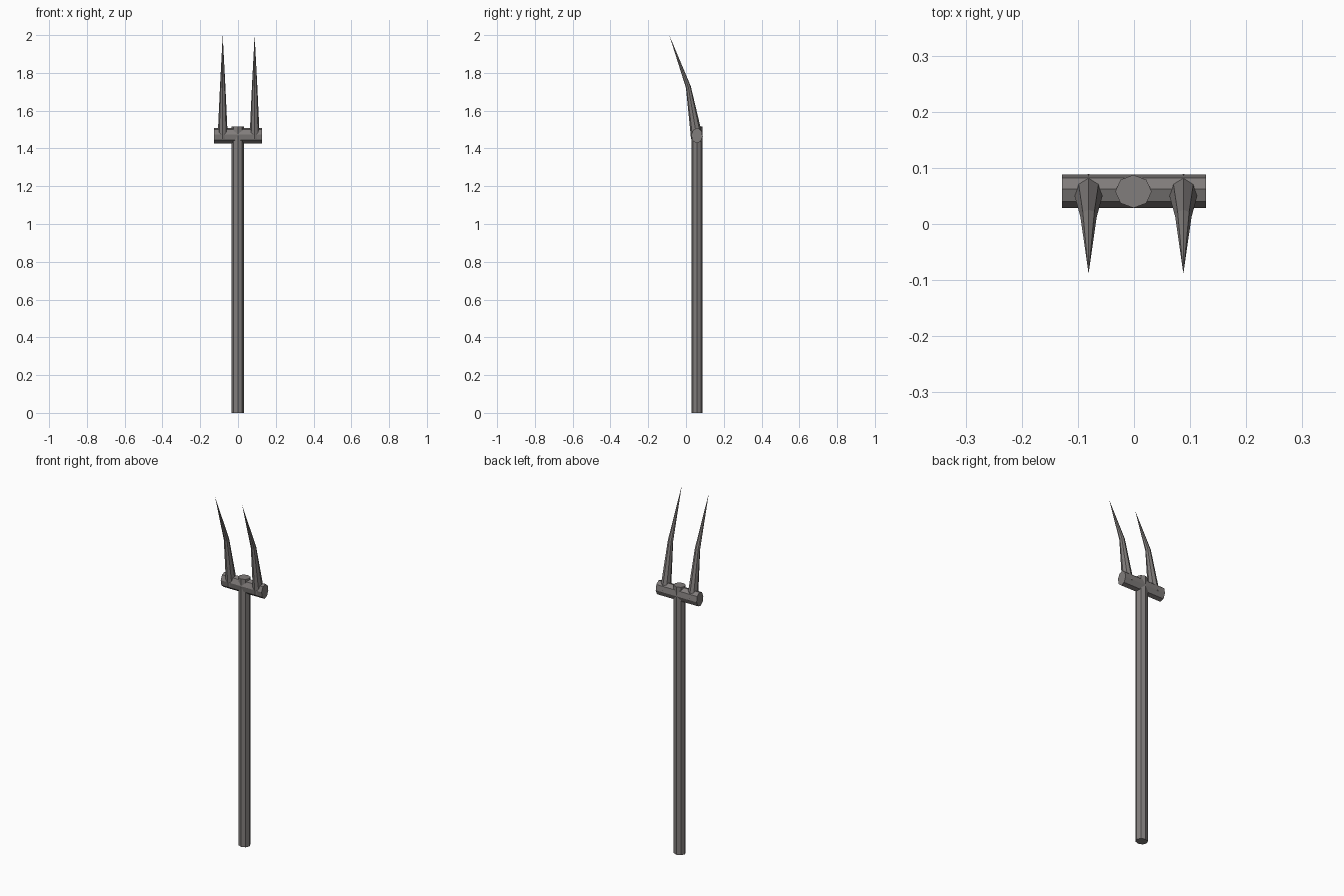
import bpy, bmesh, math
from mathutils import Vector, Matrix

if "Cube" in bpy.data.objects:
    bpy.data.objects.remove(bpy.data.objects["Cube"])

metal = bpy.data.materials.new("dark warm grey")
metal.diffuse_color = (0.22, 0.205, 0.20, 1)
metal.use_nodes = True
metal.node_tree.nodes["Principled BSDF"].inputs["Base Color"].default_value = metal.diffuse_color
TILT = math.radians(8.6)


def ring(center, rx, ry, rot, sides=8):
    """Elliptic ring of points in a rotated plane."""
    return [Vector(center) + rot @ Vector((rx * math.cos(2 * math.pi * i / sides),
                                           ry * math.sin(2 * math.pi * i / sides), 0))
            for i in range(sides)]


def loft(name, rings, tip=None):
    """Skin rings with flat faces, closing in a cap or a point."""
    bm = bmesh.new()
    loops = [[bm.verts.new(p) for p in r] for r in rings]
    n = len(loops[0])
    for a, b in zip(loops, loops[1:]):
        for i in range(n):
            j = (i + 1) % n
            bm.faces.new((a[i], a[j], b[j], b[i]))
    bm.faces.new(loops[0][::-1])
    if tip:
        t = bm.verts.new(tip)
        for i in range(n):
            bm.faces.new((loops[-1][i], loops[-1][(i + 1) % n], t))
    else:
        bm.faces.new(loops[-1])
    bmesh.ops.recalc_face_normals(bm, faces=bm.faces)
    me = bpy.data.meshes.new(name)
    bm.to_mesh(me)
    bm.free()
    me.materials.append(metal)
    ob = bpy.data.objects.new(name, me)
    bpy.context.collection.objects.link(ob)


# shaft
flat = Matrix.Identity(3)
loft("shaft", [ring((-0.001, 0.058, z), 0.0325, 0.0295, flat) for z in (0, 1.515)])

# crossbar: octagon, slightly rolled about its length and taller than deep
bar = []
for x in (-0.128, 0.128):
    bar.append([Vector((x, 0.058 + 0.0302 * math.sin(TILT + k * math.pi / 4),
                        1.468 + 0.041 * math.cos(TILT + k * math.pi / 4))) for k in range(8)])
loft("crossbar", bar)

# bent tines
for side, x in (("left", -0.081), ("right", 0.088)):
    base = ring((x, 0.058, 1.455), 0.027, 0.0318, Matrix.Rotation(TILT, 3, 'X'))
    bend = ring((x, 0.0125, 1.725), 0.0145, 0.0135, Matrix.Rotation(math.radians(18), 3, 'X'))
    loft(side + "_tine", [base, bend], tip=(x, -0.0885, 2.0))
